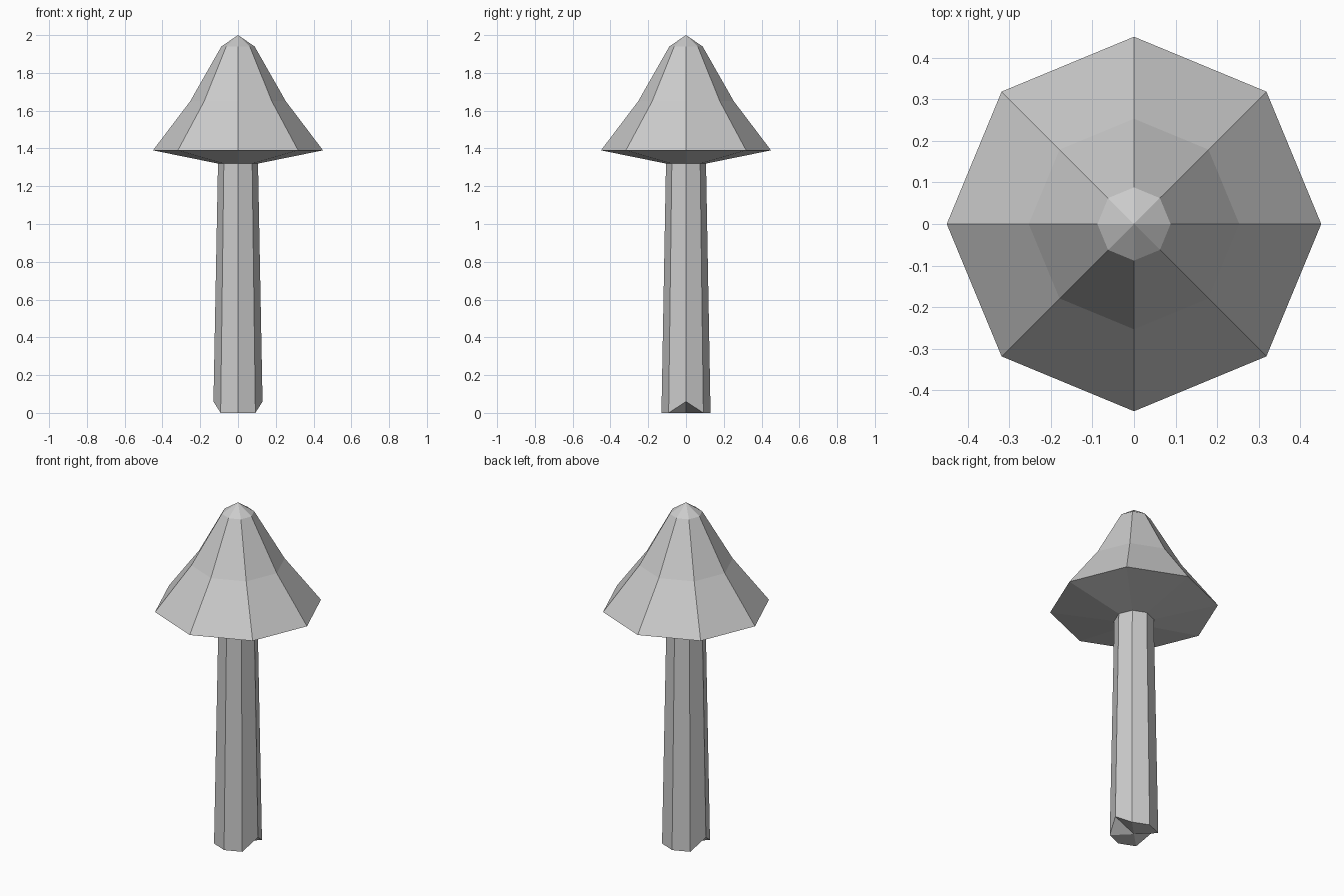
import bpy
import bmesh
from math import cos, sin, pi

if "Cube" in bpy.data.objects:
    bpy.data.objects.remove(bpy.data.objects["Cube"])

SIDES = 8


def lathe(name, profile, edit=None):
    """Spin (radius, z) points into flat-faced octagonal rings; radius 0 is a pole."""
    bm = bmesh.new()
    rings = []
    for r, z in profile:
        if r == 0:
            rings.append([bm.verts.new((0, 0, z))] * SIDES)
        else:
            rings.append([bm.verts.new((r * cos(2 * pi * i / SIDES),
                                        r * sin(2 * pi * i / SIDES), z))
                          for i in range(SIDES)])
    for low, high in zip(rings, rings[1:]):
        for i in range(SIDES):
            j = (i + 1) % SIDES
            corners = dict.fromkeys((low[i], low[j], high[j], high[i]))
            bm.faces.new(list(corners))
    if edit:
        edit(rings)
    bmesh.ops.triangulate(bm, faces=[f for f in bm.faces if f.calc_center_median().z < 0.05])
    mesh = bpy.data.meshes.new(name)
    bm.to_mesh(mesh)
    bm.free()
    obj = bpy.data.objects.new(name, mesh)
    bpy.context.collection.objects.link(obj)
    return obj


def notch_base(rings):
    # the left and right corners of the base ring are lifted off the ground
    for i in (0, SIDES // 2):
        rings[1][i].co.z = 0.06


# Tapered stem with a closed base
lathe("stem", [(0, 0), (0.13, 0), (0.106, 1.32)], notch_base)

# Cap: shallow underside, flared bell and pointed tip
lathe("cap", [(0.106, 1.32), (0.45, 1.39), (0.253, 1.65), (0.088, 1.94), (0, 2.0)])
